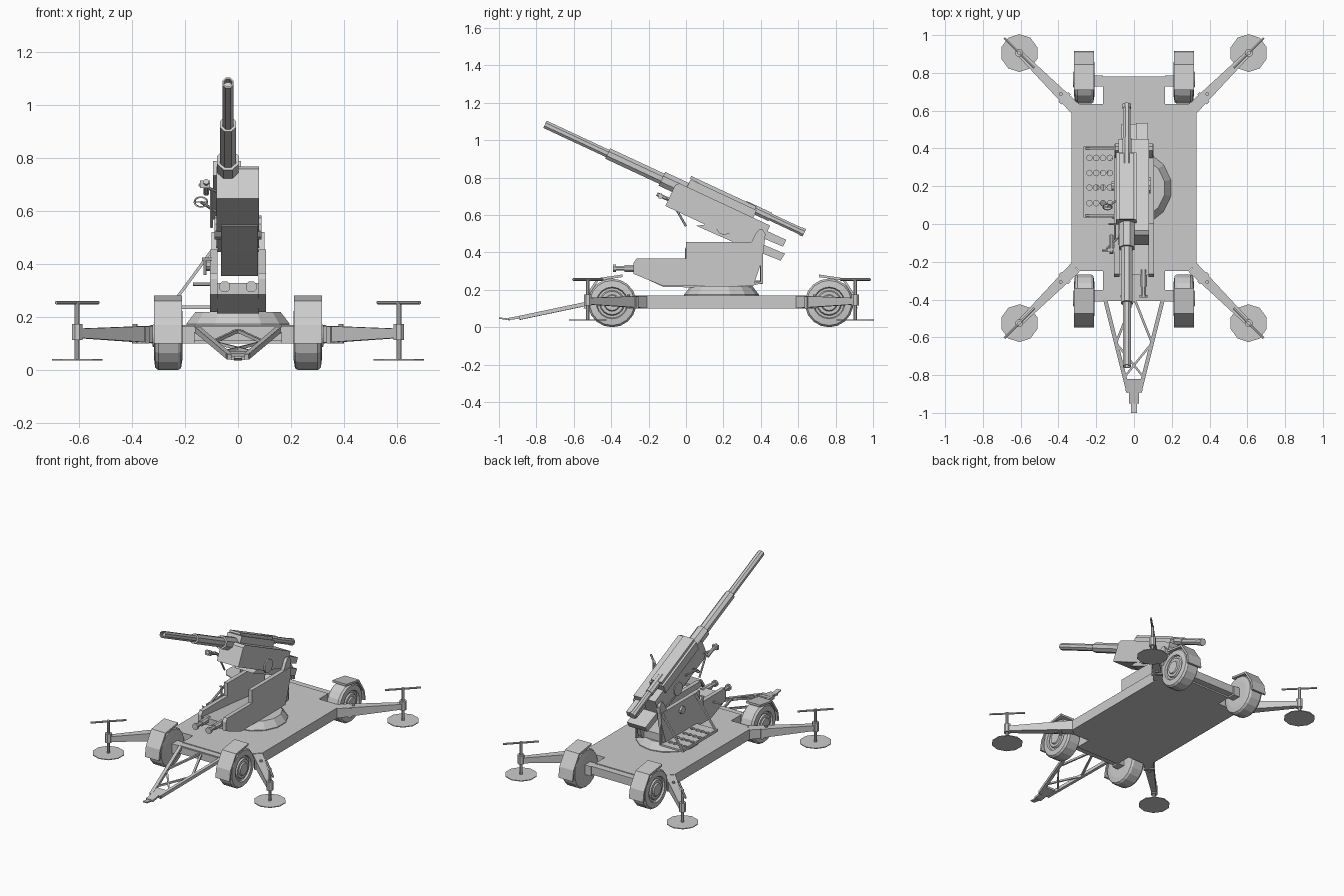
import bpy, bmesh
from math import sin, cos, pi, radians
from mathutils import Vector as V

if "Cube" in bpy.data.objects:
    bpy.data.objects.remove(bpy.data.objects["Cube"])

def mesh(name, verts, faces):
    bm = bmesh.new()
    vs = [bm.verts.new(v) for v in verts]
    for f in faces:
        bm.faces.new([vs[i] for i in f])
    bmesh.ops.recalc_face_normals(bm, faces=bm.faces)
    me = bpy.data.meshes.new(name)
    bm.to_mesh(me)
    bm.free()
    ob = bpy.data.objects.new(name, me)
    bpy.context.collection.objects.link(ob)
    return ob

def loft(name, a, b):
    n = len(a)
    sides = [(i, (i + 1) % n, n + (i + 1) % n, n + i) for i in range(n)]
    return mesh(name, list(a) + list(b), sides + [tuple(range(n)), tuple(range(n, 2 * n))])

def side_profile(name, pts, x0, x1):          # (y, z) outline extruded along x
    return loft(name, [(x0, y, z) for y, z in pts], [(x1, y, z) for y, z in pts])

def box(name, x0, x1, y0, y1, z0, z1):
    return side_profile(name, [(y0, z0), (y1, z0), (y1, z1), (y0, z1)], x0, x1)

def lathe(name, origin, axis, prof, n=12):    # (radius, height) profile around an axis
    q = V(axis).to_track_quat('Z', 'Y')
    verts = [V(origin) + q @ V((r * cos(2 * pi * (i + .5) / n), r * sin(2 * pi * (i + .5) / n), h))
             for r, h in prof for i in range(n)]
    faces = [(k * n + i, k * n + (i + 1) % n, (k + 1) * n + (i + 1) % n, (k + 1) * n + i)
             for k in range(len(prof) - 1) for i in range(n)]
    m = (len(prof) - 1) * n
    return mesh(name, verts, faces + [tuple(range(n)), tuple(range(m, m + n))])

def rod(name, p, q, r, n=8, r2=None):
    d = V(q) - V(p)
    return lathe(name, p, d, [(r, 0), (r2 or r, d.length)], n)

def ring(name, c, axis, R, r):
    bpy.ops.mesh.primitive_torus_add(location=c, major_radius=R, minor_radius=r,
                                     major_segments=12, minor_segments=4,
                                     rotation=V(axis).to_track_quat('Z', 'Y').to_euler())
    bpy.context.object.name = name

# gun frame: u runs back along the barrel from the muzzle, v is up from the bore
A = radians(25)
def G(x, u, v):
    return V((x, -.754 + u * cos(A) + v * sin(A), 1.085 - u * sin(A) + v * cos(A)))
def gun_profile(name, pts, x0, x1):
    return loft(name, [G(x0, u, v) for u, v in pts], [G(x1, u, v) for u, v in pts])

# platform
half = [(.165, -.36), (.165, -.25), (.285, -.25), (.33, -.21), (.33, .59), (.285, .635), (.165, .635), (.165, .735)]
outline = half + [(-x, y) for x, y in reversed(half)]
loft("platform", [(x, y, .10) for x, y in outline], [(x, y, .17) for x, y in outline])
lathe("turntable", (0, .19, .165), (0, 0, 1), [(.20, 0), (.20, .01), (.165, .055)], 14)

# axles, wheels, fenders, outriggers
for end, s, yc, ya in (("front", -1, -.395, -.38), ("rear", 1, .765, .757)):
    box(end + "_axle", -.2, .2, ya - .023, ya + .023, .11, .165)
    yf = -.525 if s < 0 else .905
    yr = -.23 if s < 0 else .61
    for side, m in (("left", -1), ("right", 1)):
        t = f"{end}_{side}_"
        box(t + "axle_block", m * .165, m * .215, ya - .03, ya + .03, .10, .165)
        lathe(t + "wheel", (m * .215, yc, .13), (m, 0, 0),
              [(.09, -.005), (.122, 0), (.13, .012), (.13, .085), (.12, .098), (.085, .102), (.08, .09),
               (.068, .09), (.062, .1), (.045, .1), (.04, .108)], 18)
        arc = [(.152, .10), (.14, .17), (.08, .262), (-.055, .282),
               (-.055, .268), (.073, .25), (.128, .165), (.138, .10)]
        side_profile(t + "fender", [(yc + s * o, z) for o, z in arc], m * .212, m * .318)
        # arm from platform corner to foot
        c, e = V((m * .31, yr, 0)), V((m * .607, yf, 0))
        d = (e - c).normalized()
        w = V((-d.y, d.x, 0))
        sec = lambda p, h, z0, z1: [p + w * a + V((0, 0, z)) for a, z in ((-h, z0), (h, z0), (h, z1), (-h, z1))]
        loft(t + "outrigger_arm", sec(c, .032, .102, .168), sec(e, .016, .122, .157))
        h = c + d * .07
        loft(t + "arm_hinge", sec(h, .036, .10, .165), sec(h + d * .02, .036, .10, .165))
        rod(t + "hinge_pin", h + d * .04 + V((0, 0, .10)), h + d * .04 + V((0, 0, .175)), .01)
        lathe(t + "jack", e + V((0, 0, .037)), (0, 0, 1), [(.10, 0), (.10, .005)], 10)
        rod(t + "jack_screw", e + V((0, 0, .04)), e + V((0, 0, .262)), .010)
        rod(t + "jack_collar", e + V((0, 0, .115)), e + V((0, 0, .175)), .022)
        g = e + V((0, 0, .255))
        rod(t + "jack_handle", g - d * .112, g + d * .112, .007, 6)

# tow bar
for m in (-1, 1):
    rod("tow_bar", (m * .155, -.39, .155), (m * .03, -.89, .05), .015, 4)
    rod("tow_brace", (m * .095, -.63, .106), (0, -.39, .15), .009, 4)
    rod("tow_diagonal", (m * .095, -.63, .106), (m * -.05, -.81, .07), .008, 4)
rod("tow_crossbar", (-.165, -.40, .152), (.165, -.40, .152), .012, 4)
side_profile("tow_plate", [(-.885, .045), (-.82, .058), (-.82, .072), (-.885, .06)], -.045, .045)
side_profile("tow_neck", [(-.95, .038), (-.86, .05), (-.86, .066), (-.95, .05)], -.026, .026)
side_profile("tow_hook", [(-1, .045), (-.94, .036), (-.94, .046), (-1, .053)], -.015, .015)

# carriage cheeks, deck and buffers
cheek = [(-.28, .285), (-.28, .345), (-.265, .367), (0, .367), (0, .455), (.42, .455), (.41, .37),
         (.36, .22), (-.12, .22)]
post = [(.35, .455), (.372, .50), (.39, .522), (.41, .522), (.425, .50), (.42, .455)]
for m in (-1, 1):
    side_profile("carriage_cheek", cheek, m * .078, m * .105)
    side_profile("trunnion_post", post, m * .075, m * .1)
    rod("rear_strut", (m * .092, .405, .42), (m * .092, .405, .235), .008, 4)
    rod("rear_strut_foot", (m * .092, .405, .24), (m * .092, .34, .225), .008, 4)
    lathe("buffer", (m * .05, -.24, .315), (0, -1, 0), [(.02, 0), (.02, .09), (.014, .09), (.014, .135), (.022, .135), (.022, .15)], 8)
side_profile("carriage_deck", [(-.27, .285), (-.27, .33), (.05, .30), (.34, .27), (.34, .21), (-.12, .215)], -.08, .08)

# gun: barrel, cradle, breech
lathe("barrel", G(-.038, 0, 0), G(0, 1, 0) - G(0, 0, 0),
      [(.017, .03), (.017, 0), (.023, 0), (.023, .37), (.033, .37), (.033, .69), (.044, .69), (.044, .84)], 8)
gun_profile("cradle_body", [(.768, -.124), (.768, .0), (.785, .018), (1.32, .018), (1.32, -.09), (1.05, -.124)], -.082, .08)
gun_profile("cradle_underside", [(.962, -.15), (1.04, -.10), (1.455, -.085), (1.45, -.128), (1.19, -.145)], -.065, .075)
gun_profile("breech_tail", [(1.3, -.06), (1.3, -.015), (1.43, -.015), (1.43, -.055)], .01, .075)
gun_profile("barrel_housing", [(.83, 0), (.83, .062), (1.22, .062), (1.22, 0)], -.095, .012)
gun_profile("housing_cover", [(.825, .066), (.825, .08), (1.21, .08), (1.21, .06), (.9, .06)], -.08, 0)
lathe("breech_tube", G(-.038, 1.15, .06), G(0, 1, 0) - G(0, 0, 0),
      [(.026, 0), (.026, .15), (.021, .15), (.021, .33), (.024, .33), (.024, .352)], 8)
lathe("trunnion", G(-.088, 1.1, -.09), (1, 0, 0), [(.045, 0), (.045, .176)], 10)

# crew step with round holes, held by struts
step = box("crew_step", -.265, -.10, .035, .41, .232, .244)
bm = bmesh.new()
for x in (-.236, -.200, -.164, -.128):
    for y in (.11, .193, .27, .35):
        r = bmesh.ops.create_cone(bm, cap_ends=True, segments=8, radius1=.015, radius2=.015, depth=.1)
        bmesh.ops.translate(bm, verts=r["verts"], vec=(x, y, .238))
cut = mesh("step_hole_cutter", [], [])
bm.to_mesh(cut.data)
bm.free()
cut.hide_render = True
cut.hide_set(True)
mod = step.modifiers.new("holes", 'BOOLEAN')
mod.operation, mod.object, mod.solver = 'DIFFERENCE', cut, 'EXACT'
bpy.context.view_layer.update()
me = bpy.data.meshes.new_from_object(step.evaluated_get(bpy.context.evaluated_depsgraph_get()))
step.modifiers.clear()
step.data = me
bpy.data.objects.remove(cut)
for y in (.045, .40):
    rod("step_strut", (-.255, y, .24), (-.10, y, .45), .008, 4)
rod("step_edge", (-.262, .035, .245), (-.262, .41, .245), .007, 4)

# aiming gear on the left
ring("aiming_wheel", (-.14, .09, .635), (0, -1, .8), .024, .004)
rod("aiming_wheel_spoke", (-.162, .09, .635), (-.118, .09, .635), .003, 4)
rod("aiming_wheel_shaft", (-.14, .09, .635), (-.085, .13, .60), .006, 6)
rod("sight_arm", (-.10, .0, .54), (-.10, -.08, .68), .006, 6)
rod("sight_tube", (-.12, -.155, .712), (-.12, -.06, .668), .011, 8)
rod("sight_bar", (-.145, -.13, .70), (-.08, -.07, .675), .006, 6)
box("sight_block", -.143, -.105, -.148, -.128, .688, .716)
rod("crank_shaft", (-.17, -.14, .325), (-.10, -.14, .325), .007, 6)
rod("crank_grip", (-.125, .0, .36), (-.125, -.0, .42), .006, 6)
rod("crank_arm", (-.135, 0, .42), (-.10, 0, .42), .006, 6)
lathe("elevation_knob", (-.105, .2, .40), (-1, 0, 0), [(.025, 0), (.025, .015)], 10)
